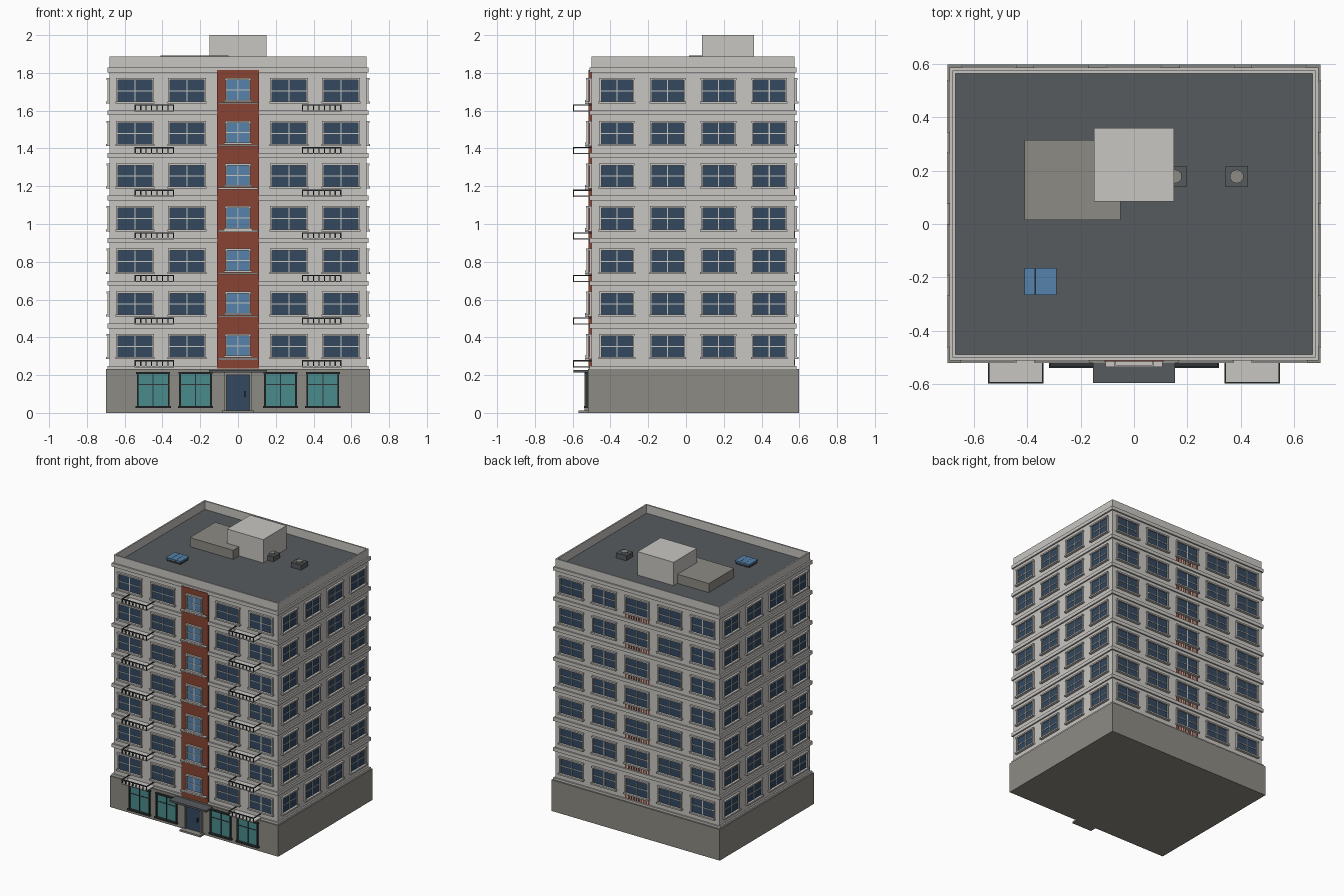
import bpy, bmesh
from math import pi
from mathutils import Matrix

cube = bpy.data.objects.get("Cube")
if cube:
    bpy.data.objects.remove(cube)


def linear(c):
    return c / 12.92 if c <= 0.04045 else ((c + 0.055) / 1.055) ** 2.4


# Colours
COLOURS = {
    "cream": "c8c6c1", "stone": "8d8b83", "roof_grey": "575b5e", "navy_glass": "334860",
    "blue_glass": "5682ab", "brick": "884432", "teal_glass": "4a8b8b", "charcoal": "303436",
}
MATS, INDEX = [], {}
for name, code in COLOURS.items():
    rgba = [linear(int(code[i:i + 2], 16) / 255) for i in (0, 2, 4)] + [1]
    m = bpy.data.materials.new(name)
    m.use_nodes = True
    m.diffuse_color = rgba
    m.node_tree.nodes["Principled BSDF"].inputs["Base Color"].default_value = rgba
    INDEX[name] = len(MATS)
    MATS.append(m)

PARTS = {}
ID = Matrix.Identity(4)


def box(part, colour, u, v, z, M=ID):
    """Box between paired limits; v runs outward from the wall (-y locally)."""
    bm = PARTS.setdefault(part, bmesh.new())
    c = Matrix.Translation(((u[0] + u[1]) / 2, -(v[0] + v[1]) / 2, (z[0] + z[1]) / 2))
    s = Matrix.Diagonal((u[1] - u[0], v[1] - v[0], z[1] - z[0], 1))
    verts = bmesh.ops.create_cube(bm, size=1, matrix=M @ c @ s)["verts"]
    faces = {f for vert in verts for f in vert.link_faces}
    for f in faces:
        f.material_index = INDEX[colour]
    return faces


def block(part, colour, x, y, z):
    return box(part, colour, x, (-y[1], -y[0]), z)


def window(part, M, u, z0, z1, w, glass, frame, t=0.012, bar=0.006, mid=0.5):
    """Pane with surround, lintel, sill and cross bars."""
    h = w / 2
    zm = z0 + (z1 - z0) * mid
    box(part, glass, (u - h, u + h), (-0.005, 0.003), (z0, z1), M)
    for s in (-1, 1):
        a, b = sorted((u + s * h, u + s * (h + 0.009)))
        box(part, frame, (a, b), (-0.005, t), (z0, z1), M)
    box(part, frame, (u - h - 0.012, u + h + 0.012), (-0.005, t + 0.003), (z1, z1 + 0.011), M)
    box(part, frame, (u - h - 0.015, u + h + 0.015), (-0.005, t + 0.008), (z0 - 0.011, z0), M)
    box(part, frame, (u - bar / 2, u + bar / 2), (0, 0.007), (z0, z1), M)
    box(part, frame, (u - h, u + h), (0, 0.006), (zm - 0.0025, zm + 0.0025), M)


# Walls: local -y points outward
X, Y0, Y1 = 0.68, -0.50, 0.575
YC = (Y0 + Y1) / 2
FRONT = Matrix.Translation((0, Y0, 0))
BACK = Matrix.Translation((0, Y1, 0)) @ Matrix.Rotation(pi, 4, "Z")
SIDES = [Matrix.Translation((s * X, YC, 0)) @ Matrix.Rotation(s * pi / 2, 4, "Z") for s in (1, -1)]
BASE, PITCH, FLOORS = 0.235, 0.2257, 7
LEVELS = [BASE + k * PITCH for k in range(FLOORS)]

# Ground storey and upper walls with a sunken roof inside the parapet
block("ground_storey", "stone", (-0.698, 0.698), (-0.52, 0.597), (0, 0.233))
faces = block("upper_walls", "cream", (-X, X), (Y0, Y1), (0.2, 1.888))
top = max(faces, key=lambda f: f.calc_center_median().z)
bm = PARTS["upper_walls"]
bmesh.ops.inset_region(bm, faces=[top], thickness=0.015)
deck = bmesh.ops.extrude_face_region(bm, geom=[top])["geom"]
bmesh.ops.delete(bm, geom=[top], context="FACES")
bmesh.ops.translate(bm, vec=(0, 0, -0.063), verts=[g for g in deck if isinstance(g, bmesh.types.BMVert)])
for g in deck:
    if isinstance(g, bmesh.types.BMFace):
        g.material_index = INDEX["roof_grey"]

# String courses, as strips on each wall
for z in LEVELS + [BASE + FLOORS * PITCH]:
    for M, half in [(FRONT, X), (BACK, X)] + [(S, (Y1 - Y0) / 2) for S in SIDES]:
        box("string_courses", "cream", (-half - 0.011, half + 0.011), (-0.005, 0.011),
            (z - 0.013, z + 0.013), M)

# Brick strip on the front
block("brick_strip", "brick", (-0.11, 0.11), (-0.515, -0.49), (BASE, 1.814))
STRIP = Matrix.Translation((0, -0.515, 0))

for f in LEVELS:
    lo, hi = f + 0.06, f + 0.172
    # Flat windows
    for u in (-0.545, -0.27, 0.27, 0.545):
        window("front_windows", FRONT, u, lo, hi, 0.178, "navy_glass", "cream")
    for i in range(5):
        window("back_windows", BACK, (i - 2) * 0.272, lo, hi, 0.178, "navy_glass", "cream")
    for M in SIDES:
        for i in range(4):
            window("side_windows", M, (i - 1.5) * 0.269, lo, hi, 0.165, "navy_glass", "cream")
    # Stair windows on the brick strip, with a wide ledge
    window("stair_windows", STRIP, 0, f + 0.068, hi, 0.116, "blue_glass", "cream")
    box("stair_ledges", "cream", (-0.107, 0.107), (-0.005, 0.02), (f + 0.046, f + 0.055), STRIP)
    # Brick slats below the middle back windows
    for i in range(10):
        u = -0.1 + i * 0.021
        box("back_brick_slats", "brick", (u, u + 0.011), (-0.004, 0.002), (f + 0.015, f + 0.047), BACK)
    # Balconies
    for s in (-1, 1):
        c, h, zb, zt = s * 0.443, 0.104, f + 0.006, f + 0.044
        box("balcony_slabs", "cream", (c - h, c + h), (-0.005, 0.097), (zb, zb + 0.007), FRONT)
        box("balcony_rails", "charcoal", (c - h, c + h), (0.091, 0.098), (zt - 0.007, zt), FRONT)
        for i in range(8):
            u = c - h + 0.003 + i * (2 * h - 0.006) / 7
            box("balcony_rails", "charcoal", (u - 0.003, u + 0.003), (0.092, 0.097), (zb, zt - 0.006), FRONT)
        for e in (-1, 1):
            u = c + e * (h - 0.003)
            box("balcony_rails", "charcoal", (u - 0.003, u + 0.003), (0, 0.094), (zt - 0.006, zt), FRONT)

# Shop windows
GROUND = Matrix.Translation((0, -0.52, 0))
for u in (-0.449, -0.225, 0.225, 0.449):
    window("shop_windows", GROUND, u, 0.037, 0.205, 0.156, "teal_glass", "charcoal", bar=0.005, mid=0.68)

# Entrance: door, surround, canopy and step
box("door", "navy_glass", (-0.06, 0.06), (-0.005, 0.006), (0.012, 0.2), GROUND)
for s in (-1, 1):
    a, b = sorted((s * 0.06, s * 0.073))
    box("door_surround", "stone", (a, b), (-0.005, 0.018), (0.012, 0.213), GROUND)
box("door_surround", "stone", (-0.06, 0.06), (-0.005, 0.018), (0.2, 0.213), GROUND)
box("door_handle", "charcoal", (0.033, 0.039), (0.005, 0.016), (0.085, 0.115), GROUND)
box("canopy", "roof_grey", (-0.153, 0.153), (-0.005, 0.076), (0.214, 0.228), GROUND)
box("entrance_step", "stone", (-0.085, 0.085), (-0.005, 0.05), (0, 0.013), GROUND)

# Roof structures
DECK = 1.82
block("stair_house", "cream", (-0.15, 0.15), (0.085, 0.36), (DECK, 2.0))
block("plant_room", "stone", (-0.41, -0.05), (0.015, 0.315), (DECK, 1.893))
for x in (0.154, 0.385):
    block("roof_vents", "roof_grey", (x - 0.042, x + 0.042), (0.138, 0.218), (DECK, 1.862))
    cap = bmesh.ops.create_cone(PARTS["roof_vents"], cap_ends=True, segments=10, radius1=0.026, radius2=0.026,
                                depth=0.012, matrix=Matrix.Translation((x, 0.178, 1.866)))
    for f in {f for v in cap["verts"] for f in v.link_faces}:
        f.material_index = INDEX["stone"]
block("skylight", "charcoal", (-0.405, -0.295), (-0.26, -0.17), (DECK, 1.842))
for i in range(3):
    x = -0.41 + i * 0.0405
    block("skylight", "blue_glass", (x, x + 0.039), (-0.266, -0.164), (1.842, 1.852))

# Turn the parts into objects
for name, bm in PARTS.items():
    bmesh.ops.recalc_face_normals(bm, faces=bm.faces)
    mesh = bpy.data.meshes.new(name)
    used = sorted({f.material_index for f in bm.faces})
    for f in bm.faces:
        f.material_index = used.index(f.material_index)
    for i in used:
        mesh.materials.append(MATS[i])
    bm.to_mesh(mesh)
    bm.free()
    bpy.context.collection.objects.link(bpy.data.objects.new(name, mesh))
